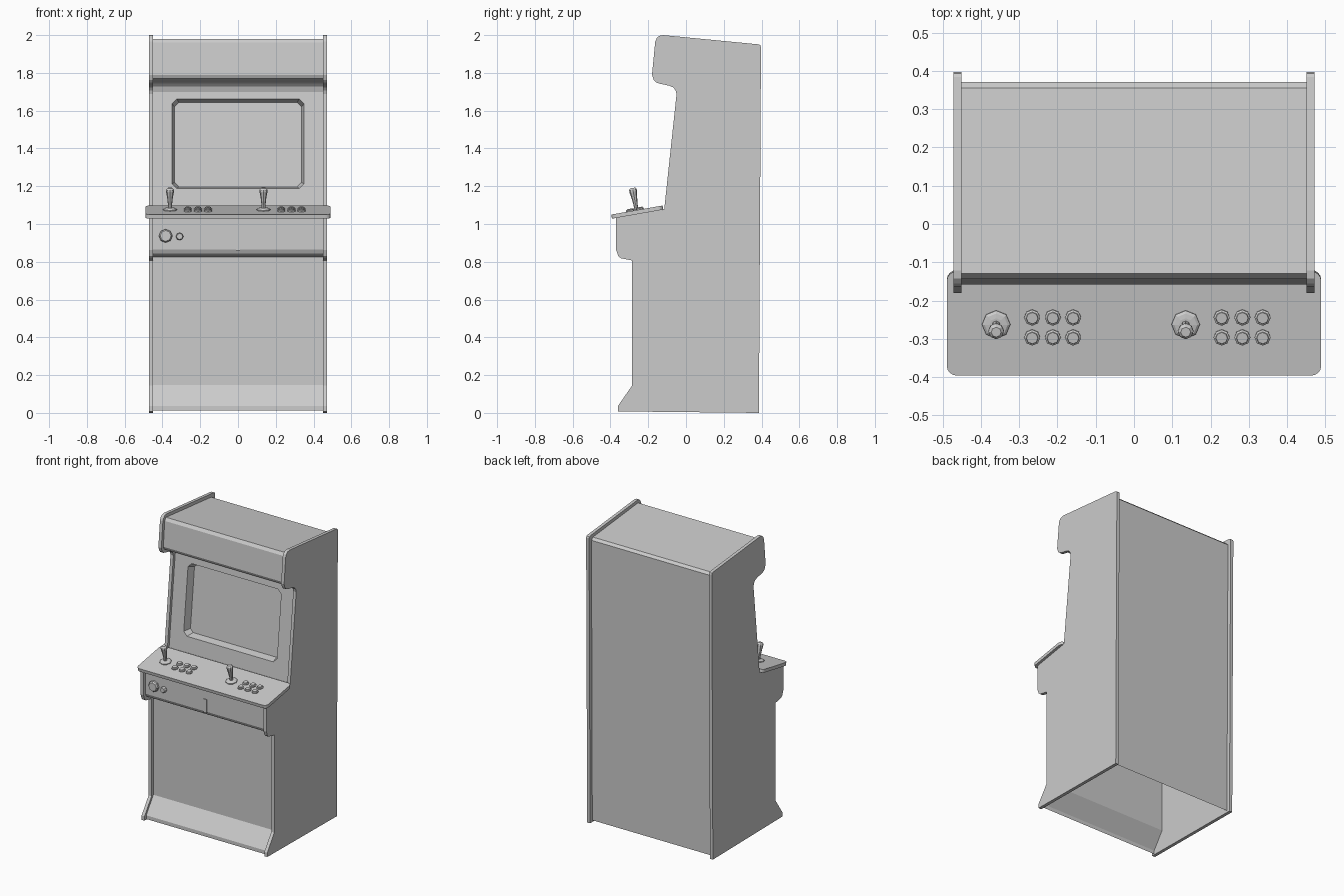
import bpy, bmesh, math
from mathutils import Matrix, Vector

if "Cube" in bpy.data.objects:
    bpy.data.objects.remove(bpy.data.objects["Cube"])


def finish(name, bm, matrix=None, fix_normals=True):
    if fix_normals:
        bmesh.ops.recalc_face_normals(bm, faces=bm.faces)
    mesh = bpy.data.meshes.new(name)
    bm.to_mesh(mesh)
    bm.free()
    ob = bpy.data.objects.new(name, mesh)
    bpy.context.collection.objects.link(ob)
    if matrix is not None:
        ob.matrix_world = matrix
    return ob


def prism(name, pts, vec, matrix=None):
    """Solid made by extruding a closed outline along vec."""
    bm = bmesh.new()
    face = bm.faces.new([bm.verts.new(p) for p in pts])
    geom = bmesh.ops.extrude_face_region(bm, geom=[face], use_keep_orig=True)["geom"]
    top = [v for v in geom if isinstance(v, bmesh.types.BMVert)]
    bmesh.ops.translate(bm, verts=top, vec=vec)
    return finish(name, bm, matrix)


def lathe(name, profile, matrix, sides=8):
    """Low-poly turned part from (radius, height) pairs."""
    bm = bmesh.new()
    rings = []
    for r, z in profile:
        rings.append([bm.verts.new((r * math.sin(a), r * math.cos(a), z))
                      for a in (math.tau * i / sides for i in range(sides))])
    for a, b in zip(rings, rings[1:]):
        for i in range(sides):
            j = (i + 1) % sides
            bm.faces.new((a[i], a[j], b[j], b[i]))
    bm.faces.new(rings[0])
    bm.faces.new(rings[-1])
    return finish(name, bm, matrix)


# Side panel, mirrored to both sides
side = [(-0.36, 0.008), (-0.36, 0.037), (-0.285, 0.145), (-0.285, 0.807),
        (-0.325, 0.815), (-0.345, 0.819), (-0.359, 0.831), (-0.37, 0.863),
        (-0.37, 1.035), (-0.115, 1.08), (-0.05, 1.688), (-0.055, 1.707),
        (-0.066, 1.722), (-0.087, 1.732), (-0.14, 1.743), (-0.158, 1.749),
        (-0.171, 1.763), (-0.18, 1.79), (-0.163, 1.965), (-0.155, 1.984),
        (-0.142, 1.996), (-0.122, 2.0), (0.384, 1.951), (0.393, 1.947),
        (0.397, 1.938), (0.386, 0.0)]
panel = prism("side_panel", [(0.45, y, z) for y, z in side], (0.022, 0, 0))
panel.modifiers.new("mirror", 'MIRROR')

# Cabinet shell: open-bottomed strip between the panels
lower_front = [(-0.341, 0.012), (-0.341, 0.037), (-0.265, 0.148), (-0.265, 0.825),
               (-0.325, 0.836), (-0.34, 0.845), (-0.35, 0.866),
               (-0.35, 1.046), (-0.096, 1.083)]
upper_back = [(-0.03, 1.70), (-0.038, 1.727), (-0.055, 1.744), (-0.08, 1.753),
              (-0.135, 1.764), (-0.149, 1.77), (-0.158, 1.79), (-0.143, 1.96),
              (-0.129, 1.979), (0.355, 1.931), (0.371, 1.915), (0.362, 0.012)]
HALF = 0.45
bm = bmesh.new()
for strip in (lower_front, upper_back):
    rows = [[bm.verts.new((x, y, z)) for x in (-HALF, HALF)] for y, z in strip]
    for a, b in zip(rows, rows[1:]):
        bm.faces.new((a[0], a[1], b[1], b[0]))

# Sloping bezel with a chamfered, tapered screen recess
y0, z0 = lower_front[-1]
y1, z1 = upper_back[0]
slope = Vector((0, y1 - y0, z1 - z0)).normalized()
inward = Vector((0, slope.z, -slope.y))


def on_bezel(x, z, depth=0.0):
    y = y0 + (z - z0) * (y1 - y0) / (z1 - z0)
    return bm.verts.new(Vector((x, y, z)) + inward * depth)


def octagon(w, lo, hi, c, depth):
    pts = [(-w + c, lo), (w - c, lo), (w, lo + c), (w, hi - c),
           (w - c, hi), (-w + c, hi), (-w, hi - c), (-w, lo + c)]
    return [on_bezel(x, z, depth) for x, z in pts]


frame = [on_bezel(*p) for p in ((-HALF, z0), (HALF, z0), (HALF, z1), (-HALF, z1))]
rim = octagon(0.35, 1.188, 1.662, 0.026, 0)
glass = octagon(0.335, 1.202, 1.648, 0.022, 0.05)
for k in range(4):
    a, b = rim[2 * k], rim[2 * k + 1]
    n = rim[(2 * k + 2) % 8]
    f, g = frame[k], frame[(k + 1) % 4]
    bm.faces.new((f, g, b, a))
    bm.faces.new((g, n, b))
for i in range(8):
    j = (i + 1) % 8
    bm.faces.new((rim[i], rim[j], glass[j], glass[i]))
bm.faces.new(glass)
bmesh.ops.remove_doubles(bm, verts=bm.verts, dist=0.0005)
finish("cabinet_shell", bm, fix_normals=False)

# Control deck: tilted slab with rounded corners
TILT = math.radians(10)
YC, DECK_T = -0.258, 0.022
deck_matrix = Matrix.Translation((0, YC, 1.063)) @ Matrix.Rotation(TILT, 4, 'X')
hw, hd, rad = 0.489, 0.138, 0.026
outline = []
for k, (sx, sy) in enumerate(((1, 1), (-1, 1), (-1, -1), (1, -1))):
    for s in range(5):
        a = math.radians(90 * k + 22.5 * s)
        outline.append((sx * (hw - rad) + rad * math.cos(a),
                        sy * (hd - rad) + rad * math.sin(a), -DECK_T / 2))
prism("control_deck", outline, (0, 0, DECK_T), deck_matrix)


def on_deck(x, y):
    return deck_matrix @ Matrix.Translation((x, (y - YC) / math.cos(TILT), DECK_T / 2))


# Joysticks and six-button clusters for two players
base = [(0.037, 0), (0.037, 0.005), (0.03, 0.01), (0.018, 0.012)]
stick = [(0.011, 0.008), (0.011, 0.03), (0.015, 0.065), (0.021, 0.1),
         (0.02, 0.111), (0.013, 0.119)]
button = [(0.021, 0), (0.021, 0.006), (0.016, 0.009), (0.015, 0.013)]
for player, px in enumerate((-0.36, 0.135), 1):
    lathe(f"joystick_base_{player}", base, on_deck(px, -0.26))
    lathe(f"joystick_{player}", stick, on_deck(px, -0.26))
    for dx in (0.094, 0.148, 0.201):
        for y in (-0.242, -0.294):
            lathe(f"button_{player}", button, on_deck(px + dx, y))

# Start buttons on the drawer front
for name, x, z, r in (("large_front_button", -0.383, 0.937, 0.036),
                      ("small_front_button", -0.309, 0.934, 0.02)):
    m = Matrix.Translation((x, -0.35, z)) @ Matrix.Rotation(math.pi / 2, 4, 'X')
    lathe(name, [(r, 0), (r, 0.012), (r * 0.8, 0.021)], m)

# Coin slot plate
prism("coin_slot", [(-0.011, -0.349, 0.86), (0.011, -0.349, 0.86),
                    (0.011, -0.349, 0.95), (-0.011, -0.349, 0.95)], (0, -0.006, 0))
